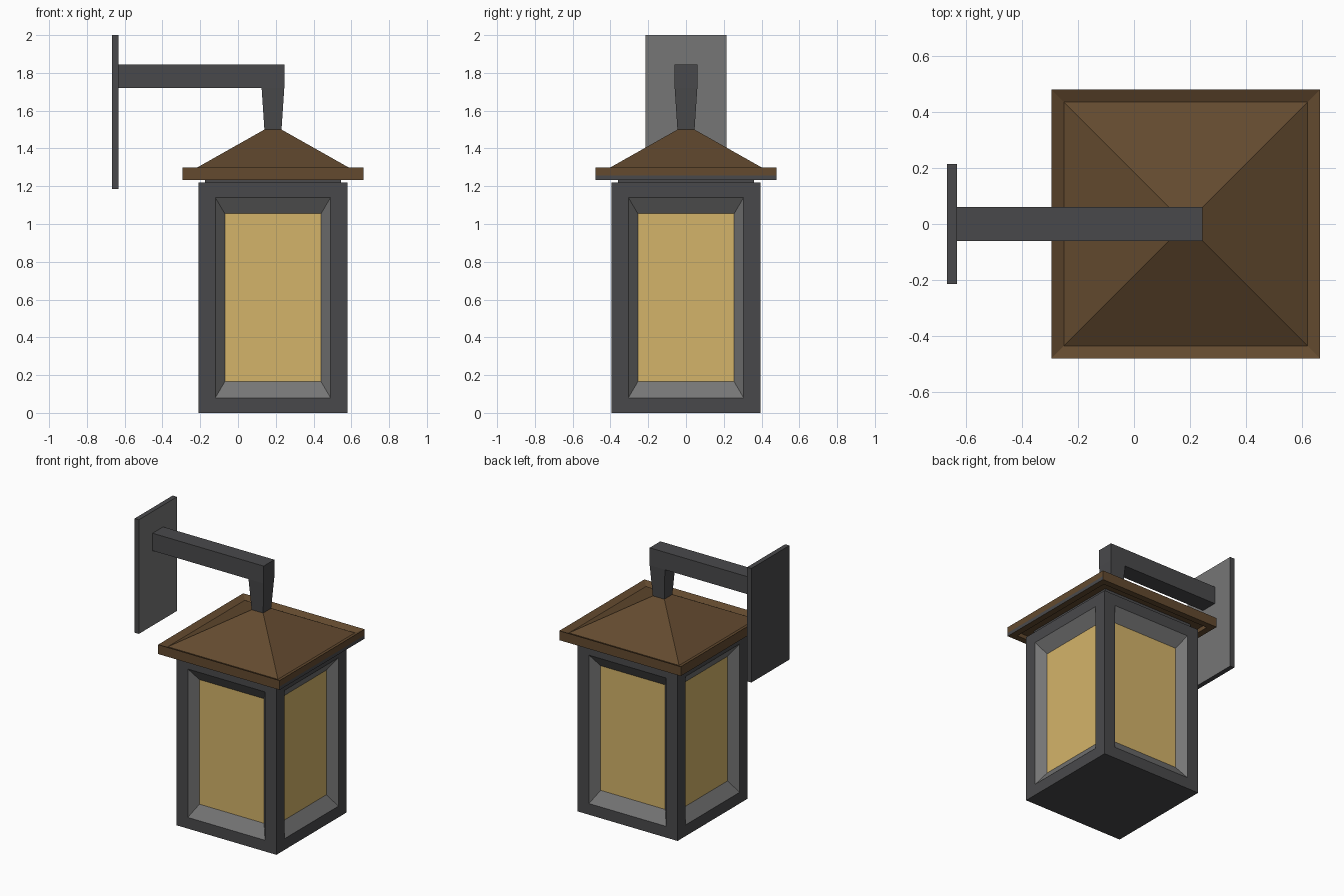
import bpy, bmesh
from math import pi
from mathutils import Matrix, Vector

cube = bpy.data.objects.get("Cube")
if cube:
    bpy.data.objects.remove(cube, do_unlink=True)

LANTERN_X = 0.185


def make_material(name, srgb):
    linear = [(c / 255 / 12.92) if c < 11 else ((c / 255 + 0.055) / 1.055) ** 2.4 for c in srgb]
    mat = bpy.data.materials.new(name)
    mat.use_nodes = True
    mat.diffuse_color = (*linear, 1)
    mat.node_tree.nodes["Principled BSDF"].inputs["Base Color"].default_value = (*linear, 1)
    return mat


dark = make_material("dark metal", (73, 73, 75))
light = make_material("light grey metal", (118, 118, 118))
wood = make_material("brown roof", (99, 74, 47))
gold = make_material("amber glass", (212, 180, 106))


def loft(bm, rings, start=True, end=True):
    """Join successive four-point rings; return bands of faces and the end cap."""
    loops = [[bm.verts.new(p) for p in ring] for ring in rings]
    bands = []
    for a, b in zip(loops, loops[1:]):
        bands.append([bm.faces.new((a[i], a[(i + 1) % 4], b[(i + 1) % 4], b[i])) for i in range(4)])
    if start:
        bm.faces.new(loops[0][::-1])
    cap = bm.faces.new(loops[-1]) if end else None
    return bands, cap


def square(half, z):
    return [(sx * half, sy * half, z) for sx, sy in ((-1, -1), (1, -1), (1, 1), (-1, 1))]


def finish(bm, name, mats, x=0, recalc=True):
    bmesh.ops.remove_doubles(bm, verts=bm.verts, dist=0.0005)
    if recalc:
        bmesh.ops.recalc_face_normals(bm, faces=bm.faces)
    mesh = bpy.data.meshes.new(name)
    bm.to_mesh(mesh)
    bm.free()
    for m in mats:
        mesh.materials.append(m)
    ob = bpy.data.objects.new(name, mesh)
    ob.location.x = x
    bpy.context.collection.objects.link(ob)
    return ob


# Lantern body: four framed sides with sloping reveals and glass
BODY = 0.395
bm = bmesh.new()
for turn in range(4):
    spin = Matrix.Rotation(turn * pi / 2, 3, 'Z')
    rings = []
    for half, z0, z1, depth in ((BODY, 0, 1.22, 0), (0.305, 0.08, 1.14, 0), (0.255, 0.165, 1.055, 0.06)):
        y = depth - BODY
        corners = ((-half, y, z0), (half, y, z0), (half, y, z1), (-half, y, z1))
        rings.append([spin @ Vector(c) for c in corners])
    bands, pane = loft(bm, rings, start=False)
    for f in bands[1]:
        f.material_index = 1
    pane.material_index = 2
bm.faces.new([bm.verts.new(p) for p in square(BODY, 0)][::-1])
bm.faces.new([bm.verts.new(p) for p in square(BODY, 1.22)])
finish(bm, "lantern_body", [dark, light, gold], LANTERN_X)

# Neck between body and roof
bm = bmesh.new()
loft(bm, [square(0.36, 1.215), square(0.36, 1.275)])
finish(bm, "neck", [dark], LANTERN_X)

# Roof: hollow underside, upright fascia, sunken lip and pyramid
bm = bmesh.new()
bands, cap = loft(bm, [square(0.435, 1.262), square(0.435, 1.233), square(0.48, 1.233), square(0.48, 1.257),
                       square(0.48, 1.30), square(0.435, 1.28), square(0.045, 1.50)])
bands[2][1].material_index = 1
finish(bm, "roof", [wood, dark], LANTERN_X)

# Arm with a tapering drop at its outer end
bm = bmesh.new()
rings = [[(x, -0.06, 1.72), (x, 0.06, 1.72), (x, 0.06, 1.845), (x, -0.06, 1.845)]
         for x in (-0.635, 0.125, 0.245)]
bands, cap = loft(bm, rings)
bm.normal_update()
under = bands[1][0]
drop = bmesh.ops.extrude_face_region(bm, geom=[under])
bm.faces.remove(under)
for v in [g for g in drop["geom"] if isinstance(g, bmesh.types.BMVert)]:
    v.co = ((v.co.x - LANTERN_X) * 0.75 + LANTERN_X, v.co.y * 0.75, 1.495)
finish(bm, "arm", [dark])

# Wall plate, lighter on the face towards the lantern
bm = bmesh.new()
bmesh.ops.create_cube(bm, size=1)
bmesh.ops.scale(bm, vec=(0.034, 0.43, 0.815), verts=bm.verts)
bmesh.ops.translate(bm, vec=(-0.65, 0, 1.5925), verts=bm.verts)
bm.normal_update()
for f in bm.faces:
    f.material_index = int(f.normal.x > 0.9)
finish(bm, "wall_plate", [dark, light])
